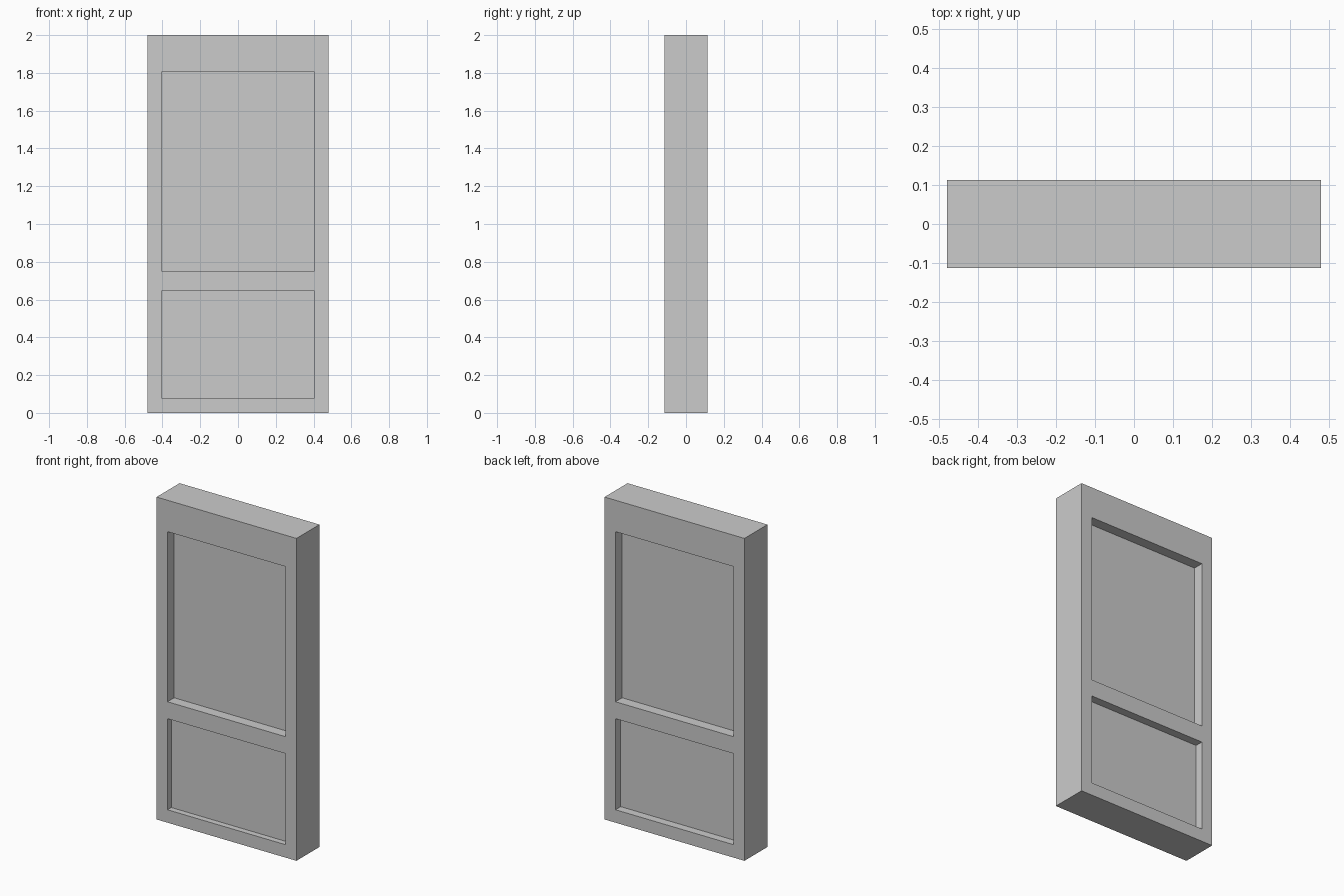
import bpy

if "Cube" in bpy.data.objects:
    bpy.data.objects.remove(bpy.data.objects["Cube"])

W, D, H = 0.96, 0.225, 2.0
OPEN_X = 0.405   # half width of both openings
# name, z range of opening, recess depth at front and back
PANELS = [("upper_panel", 0.75, 1.805, 0.065, 0.065),
          ("lower_panel", 0.08, 0.645, 0.037, 0.051)]


def box(name, x, y, z):
    """Box from (min, max) ranges."""
    bpy.ops.mesh.primitive_cube_add(size=1)
    o = bpy.context.object
    o.name = name
    lo, hi = zip(x, y, z)
    for v in o.data.vertices:
        for i in range(3):
            v.co[i] = lo[i] if v.co[i] < 0 else hi[i]
    return o


# Outer frame: a slab with two openings cut through it
frame = box("door_frame", (-W / 2, W / 2), (-D / 2, D / 2), (0, H))
for name, z0, z1, front, back in PANELS:
    cutter = box("opening_cutter", (-OPEN_X, OPEN_X), (-D, D), (z0, z1))
    cutter.hide_render = True
    bpy.context.view_layer.objects.active = frame
    mod = frame.modifiers.new("opening", 'BOOLEAN')
    mod.operation = 'DIFFERENCE'
    mod.solver = 'EXACT'
    mod.object = cutter
    bpy.ops.object.modifier_apply(modifier=mod.name)
    bpy.data.objects.remove(cutter, do_unlink=True)

# Recessed panels, tongued slightly into the frame
T = 0.01
for name, z0, z1, front, back in PANELS:
    box(name, (-OPEN_X - T, OPEN_X + T),
        (-D / 2 + front, D / 2 - back), (z0 - T, z1 + T))
